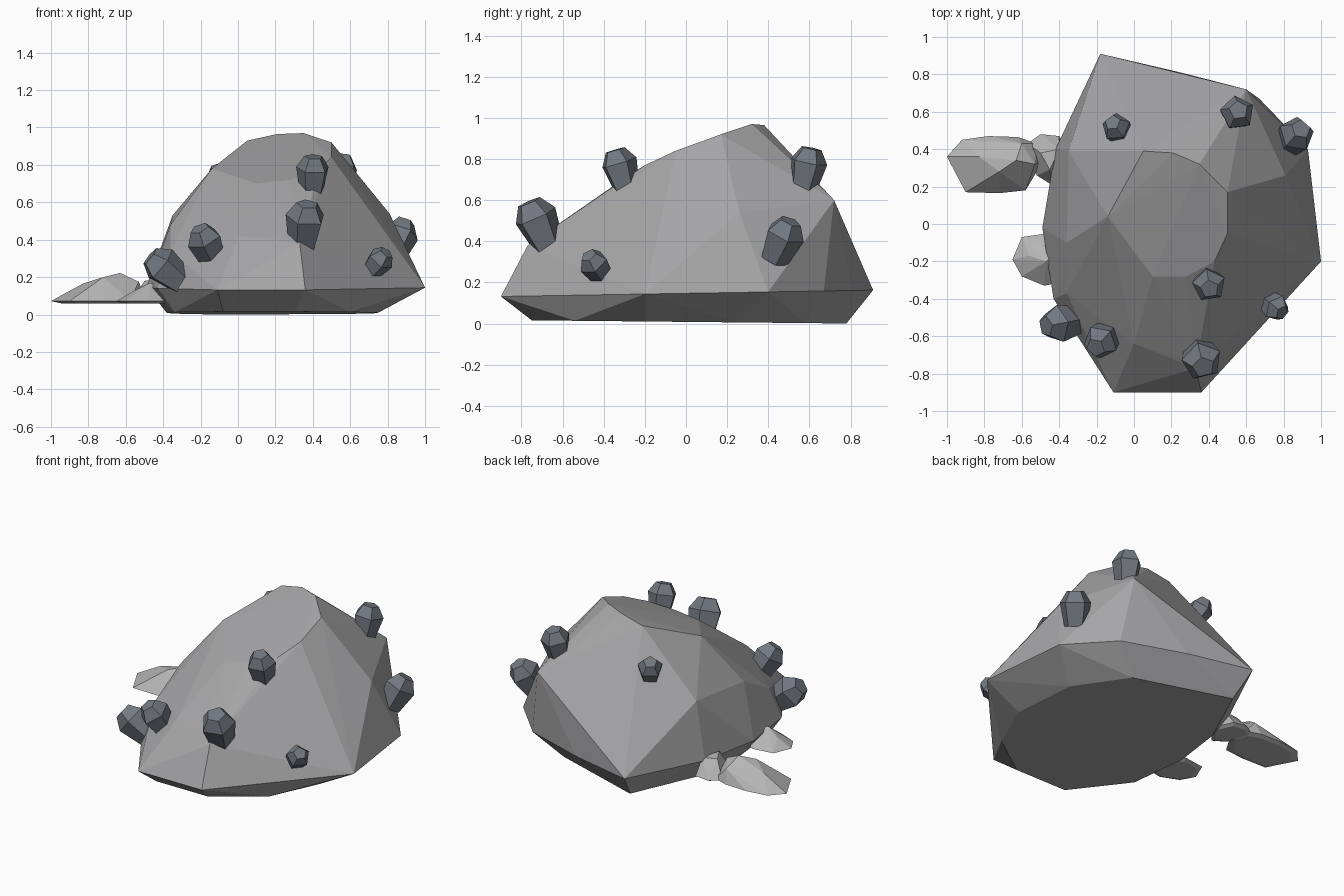
import bpy, bmesh, math
from mathutils import Vector


def material(name, color):
    m = bpy.data.materials.new(name)
    m.diffuse_color = (*color, 1)
    return m


ROCK = material("rock grey", (0.38, 0.38, 0.39))
CRYSTAL = material("slate blue grey", (0.17, 0.19, 0.22))
PALE = material("pale stone", (0.46, 0.46, 0.46))


def hull(name, points, mat):
    """Faceted solid wrapped around a handful of corner points."""
    bm = bmesh.new()
    for p in points:
        bm.verts.new(p)
    res = bmesh.ops.convex_hull(bm, input=bm.verts)
    loose = {g for g in res["geom_interior"] + res["geom_unused"]
             if isinstance(g, bmesh.types.BMVert)}
    bmesh.ops.delete(bm, geom=list(loose), context='VERTS')
    bmesh.ops.dissolve_limit(bm, angle_limit=math.radians(1),
                             verts=bm.verts, edges=bm.edges)
    bmesh.ops.recalc_face_normals(bm, faces=bm.faces)
    me = bpy.data.meshes.new(name)
    bm.to_mesh(me)
    bm.free()
    me.materials.append(mat)
    ob = bpy.data.objects.new(name, me)
    bpy.context.collection.objects.link(ob)
    return ob


# Boulder: flat foot, wide rim, shoulder corners, tilted crown
foot = [(0.75, -0.2), (0.72, 0.25), (0.5, 0.58), (-0.13, 0.78), (-0.33, 0.35),
        (-0.38, 0), (-0.34, -0.4), (-0.08, -0.75), (0.3, -0.75), (0.6, -0.54)]
rim = [(-0.18, 0.91), (0.25, 0.81), (0.67, 0.67), (0.93, 0.4), (1, -0.2),
       (0.36, -0.9), (-0.11, -0.9), (-0.43, -0.4), (-0.49, -0.02), (-0.42, 0.4)]
shoulder = [(0.6, 0.72, 0.6), (0.81, 0.26, 0.54), (-0.35, 0.39, 0.53),
            (-0.36, -0.1, 0.48), (-0.36, -0.37, 0.33), (0, -0.64, 0.42),
            (0.24, -0.71, 0.41), (0.33, -0.77, 0.38)]
crown = [(-0.14, 0.04, 0.78), (0.05, 0.39, 0.93), (0.21, 0.38, 0.965),
         (0.35, 0.32, 0.97), (0.5, 0.17, 0.92), (0.5, -0.05, 0.84),
         (0.43, -0.2, 0.77), (0.28, -0.28, 0.72), (0.1, -0.28, 0.70)]
hull("boulder",
     [(x, y, 0.008 - 0.01 * y) for x, y in foot]
     + [(x, y, 0.147 + 0.017 * y) for x, y in rim] + shoulder + crown, ROCK)


# Crystals: five-sided studs with a bevelled cap
def crystal(name, pos, direction, r):
    q = Vector(direction).to_track_quat('Z', 'Y')
    pts = []
    for radius, h in ((0.72, -1.15), (1.0, 0.3), (0.55, 1.0)):
        for k in range(5):
            a = math.tau * k / 5 + 0.3
            pts.append(Vector(pos) + q @ Vector(
                (radius * math.cos(a), radius * math.sin(a), h)) * r)
    hull(name, pts, CRYSTAL)


studs = [((-0.09, 0.51, 0.72), (-0.3, 0.4, 0.85), 0.08),
         ((0.55, 0.59, 0.76), (0.1, 0.2, 1), 0.094),
         ((0.86, 0.47, 0.41), (0.3, 0.35, 0.8), 0.1),
         ((0.75, -0.44, 0.28), (0.5, -0.4, 0.6), 0.075),
         ((0.40, -0.32, 0.755), (0.05, -0.3, 1), 0.092),
         ((0.36, -0.72, 0.49), (0.1, -0.4, 0.9), 0.11),
         ((-0.17, -0.62, 0.38), (-0.35, -0.4, 0.8), 0.097),
         ((-0.39, -0.53, 0.245), (-0.75, -0.15, 0.6), 0.105)]
for i, (pos, direction, r) in enumerate(studs):
    crystal(f"crystal_{i + 1}", pos, direction, r)


# Flat slabs at the foot: outline, plus a raised ridge
def slab(name, outline, ridge, z=0.06):
    cx = sum(p[0] for p in outline) / len(outline)
    cy = sum(p[1] for p in outline) / len(outline)
    low = [(cx + (x - cx) * 0.8, cy + (y - cy) * 0.8, z) for x, y in outline]
    edge = [(x, y, z + 0.012) for x, y in outline]
    hull(name, low + edge + ridge, PALE)


slab("long_slab",
     [(-1, 0.36), (-0.92, 0.45), (-0.78, 0.47), (-0.62, 0.465), (-0.52, 0.43),
      (-0.49, 0.33), (-0.58, 0.18), (-0.72, 0.165), (-0.9, 0.17)],
     [(-0.83, 0.36, 0.165), (-0.72, 0.28, 0.2), (-0.63, 0.34, 0.222),
      (-0.53, 0.32, 0.175), (-0.6, 0.43, 0.16)])
slab("small_slab",
     [(-0.57, 0.43), (-0.5, 0.48), (-0.4, 0.47), (-0.34, 0.33), (-0.44, 0.21),
      (-0.52, 0.26)],
     [(-0.5, 0.38, 0.18), (-0.45, 0.29, 0.185), (-0.4, 0.4, 0.17)])
slab("side_slab",
     [(-0.65, -0.19), (-0.6, -0.07), (-0.46, -0.05), (-0.34, -0.12),
      (-0.34, -0.3), (-0.48, -0.33), (-0.6, -0.28)],
     [(-0.56, -0.17, 0.125), (-0.47, -0.2, 0.17), (-0.4, -0.15, 0.16)])
